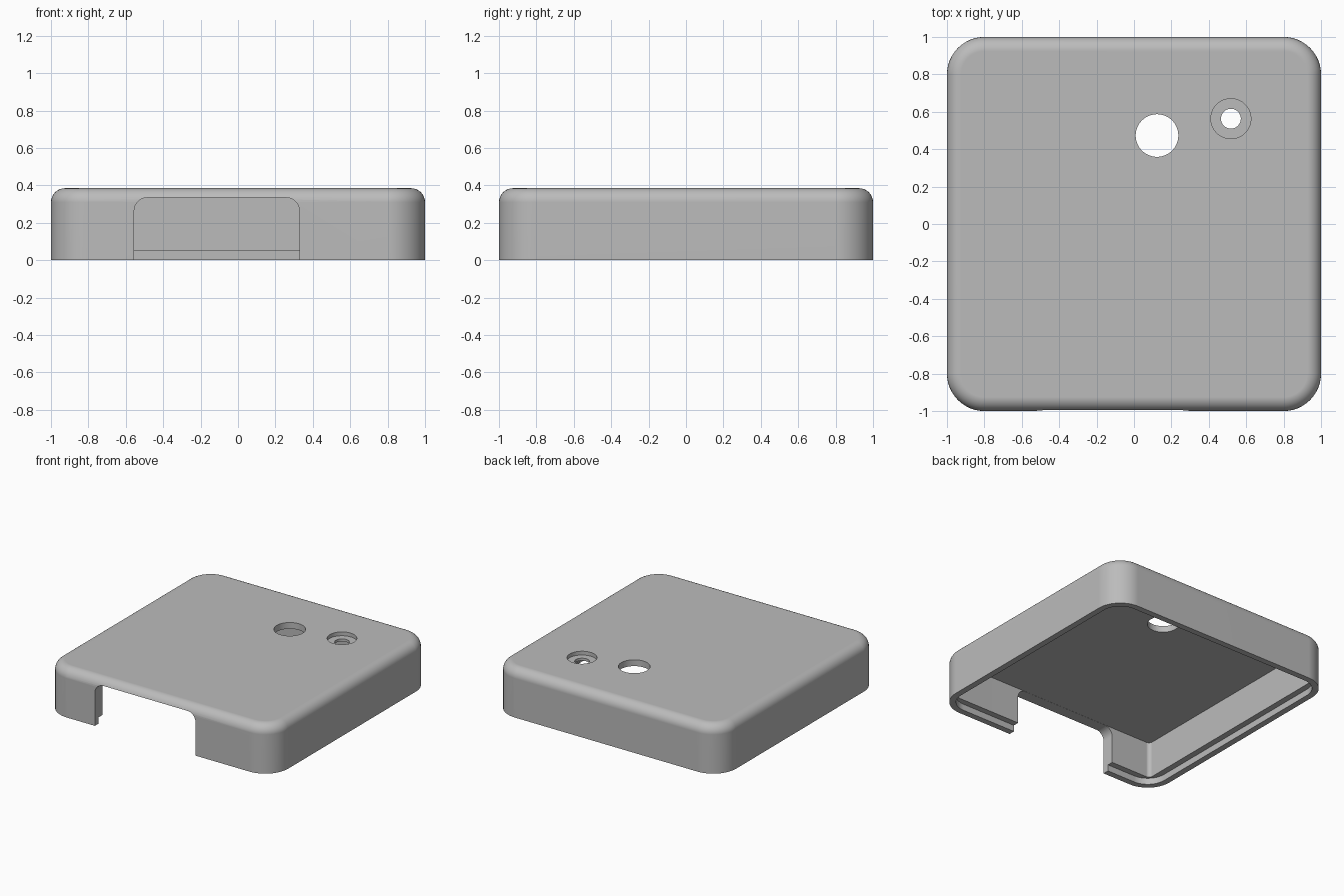
import bpy, bmesh
from math import sin, cos, pi

cube = bpy.data.objects.get("Cube")
if cube:
    bpy.data.objects.remove(cube, do_unlink=True)

HEIGHT, WALL, LIP = 0.385, 0.095, 0.048
CORNER, FILLET, CEILING, LEDGE = 0.2, 0.075, 0.335, 0.05
STEPS = 12

grey = bpy.data.materials.new("plain grey")
grey.use_nodes = True
grey.diffuse_color = (0.5, 0.5, 0.5, 1)
grey.node_tree.nodes["Principled BSDF"].inputs["Base Color"].default_value = (0.5, 0.5, 0.5, 1)


def make_object(name, bm):
    bmesh.ops.recalc_face_normals(bm, faces=bm.faces)
    mesh = bpy.data.meshes.new(name)
    bm.to_mesh(mesh)
    bm.free()
    mesh.materials.append(grey)
    obj = bpy.data.objects.new(name, mesh)
    bpy.context.collection.objects.link(obj)
    return obj


def rounded_square(bm, inset, radius, z):
    """Ring of vertices around a square with rounded corners."""
    c = 1 - inset - radius
    ring = []
    for k, (sx, sy) in enumerate([(1, 1), (-1, 1), (-1, -1), (1, -1)]):
        for i in range(STEPS + 1):
            a = (k + i / STEPS) * pi / 2
            ring.append(bm.verts.new((sx * c + radius * cos(a), sy * c + radius * sin(a), z)))
    return ring


def cylinder(name, x, y, radius, z0, z1):
    bm = bmesh.new()
    bmesh.ops.create_cone(bm, cap_ends=True, segments=64, radius1=radius, radius2=radius, depth=z1 - z0)
    bmesh.ops.translate(bm, verts=bm.verts, vec=(x, y, (z0 + z1) / 2))
    return make_object(name, bm)


def opening(name, x0, x1, top, radius):
    """Upright slot with rounded top corners, passing through the front wall only."""
    pts = [(x0, -0.1), (x1, -0.1)]
    for cx, start in ((x1 - radius, 0), (x0 + radius, pi / 2)):
        for i in range(STEPS + 1):
            a = start + i / STEPS * pi / 2
            pts.append((cx + radius * cos(a), top - radius + radius * sin(a)))
    bm = bmesh.new()
    face = bm.faces.new([bm.verts.new((x, -1.2, z)) for x, z in pts])
    out = bmesh.ops.extrude_face_region(bm, geom=[face])
    moved = [v for v in out["geom"] if isinstance(v, bmesh.types.BMVert)]
    bmesh.ops.translate(bm, verts=moved, vec=(0, 0.4, 0))
    return make_object(name, bm)


# Hollow cover: section rings from ceiling, over the ledge and rim, up to the top
sections = [(WALL, 0.03, CEILING), (WALL, 0.03, LEDGE),
            (LIP, CORNER - LIP, LEDGE), (LIP, CORNER - LIP, 0), (0, CORNER, 0)]
for i in range(9):
    a = i / 8 * pi / 2
    d = FILLET * (1 - cos(a))
    sections.append((d, CORNER - d, HEIGHT - FILLET + FILLET * sin(a)))

bm = bmesh.new()
rings = [rounded_square(bm, *s) for s in sections]
for low, high in zip(rings, rings[1:]):
    for i in range(len(low)):
        j = (i + 1) % len(low)
        bm.faces.new((low[i], low[j], high[j], high[i]))
bm.faces.new(rings[0])
bm.faces.new(rings[-1])
cover = make_object("cover_shell", bm)

# Front opening, round window, and counterbored screw hole
cutters = [opening("front_opening_cutter", -0.555, 0.328, CEILING - 0.001, 0.07),
           cylinder("round_hole_cutter", 0.123, 0.473, 0.114, 0.2, 0.6),
           cylinder("screw_hole_cutter", 0.518, 0.563, 0.053, 0.2, 0.6),
           cylinder("counterbore_cutter", 0.518, 0.563, 0.107, HEIGHT - 0.03, 0.6)]
bpy.context.view_layer.objects.active = cover
for cutter in cutters:
    cutter.hide_render = True
    mod = cover.modifiers.new("cut", 'BOOLEAN')
    mod.operation = 'DIFFERENCE'
    mod.solver = 'EXACT'
    mod.object = cutter
    bpy.ops.object.modifier_apply(modifier=mod.name)
for cutter in cutters:
    bpy.data.objects.remove(cutter, do_unlink=True)

# Smooth rounded surfaces, crisp edges
bpy.ops.object.select_all(action='DESELECT')
cover.select_set(True)
bpy.ops.object.shade_smooth_by_angle(angle=pi / 6)
weighted = cover.modifiers.new("weighted_normals", 'WEIGHTED_NORMAL')
weighted.keep_sharp = True
